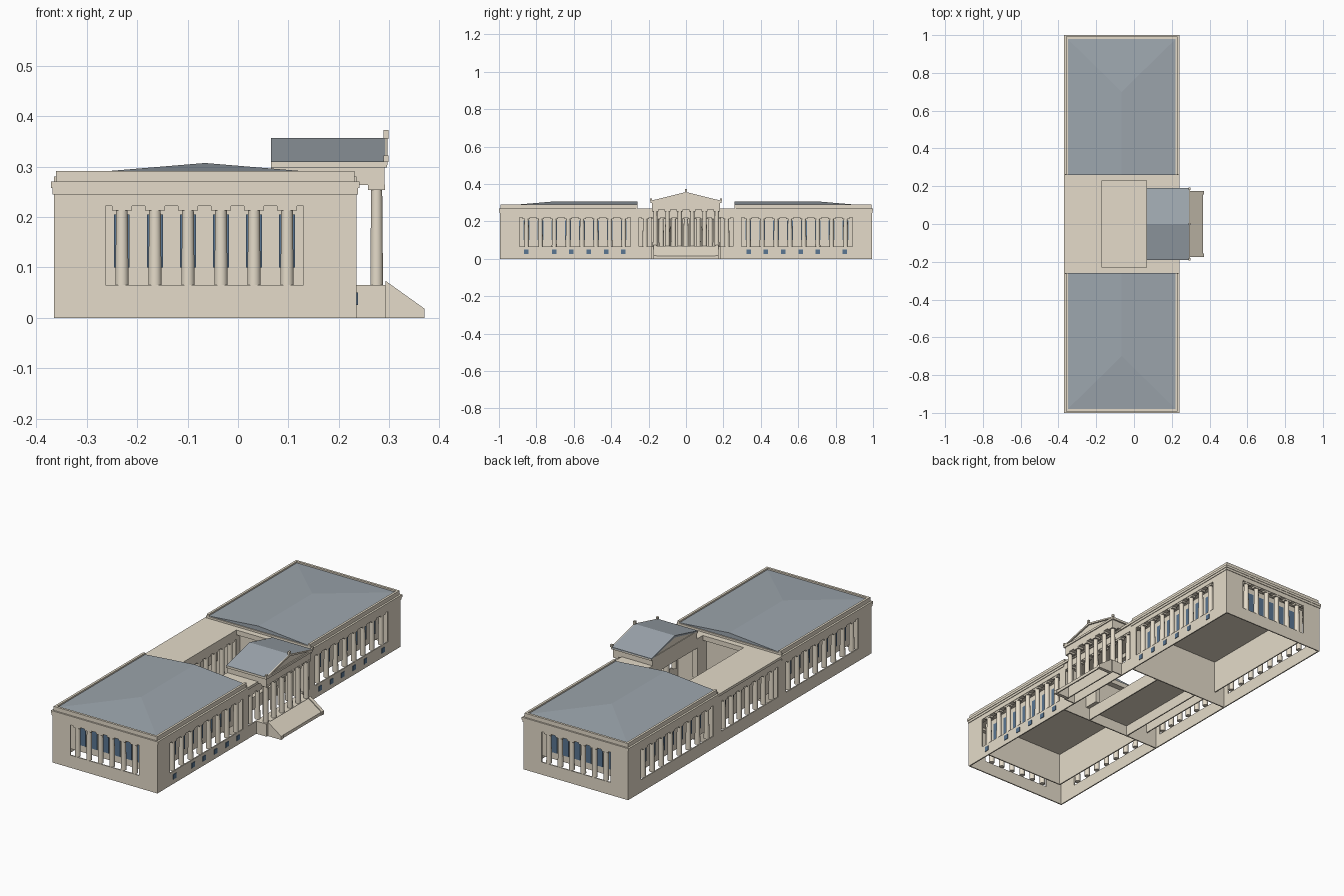
import bpy, bmesh
from mathutils import Matrix, Vector

cube = bpy.data.objects.get("Cube")
if cube:
    bpy.data.objects.remove(cube, do_unlink=True)


def material(name, rgb):
    m = bpy.data.materials.new(name)
    m.use_nodes = True
    m.diffuse_color = (*rgb, 1)
    m.node_tree.nodes["Principled BSDF"].inputs["Base Color"].default_value = (*rgb, 1)
    return m


STONE = material("limestone", (0.78, 0.71, 0.585))
SLATE = material("slate_roof", (0.335, 0.38, 0.42))
GLASS = material("blue_glass", (0.10, 0.18, 0.29))

BASE, SPRING, HEAD, EAVE, TOP = 0.065, 0.213, 0.222, 0.245, 0.27
XB, XF, XM = -0.365, 0.235, -0.065   # back wall, front wall, ridge line
MID, END = 0.26, 0.995               # half length of the centre, end wall plane
SKIN, THICK, LOGGIA = 0.006, 0.026, 0.06


def finish(name, bm, mat, smooth=False):
    bmesh.ops.recalc_face_normals(bm, faces=bm.faces[:])
    mesh = bpy.data.meshes.new(name)
    bm.to_mesh(mesh)
    bm.free()
    mesh.materials.append(mat)
    ob = bpy.data.objects.new(name, mesh)
    bpy.context.scene.collection.objects.link(ob)
    if smooth:
        bpy.ops.object.select_all(action='DESELECT')
        ob.select_set(True)
        bpy.context.view_layer.objects.active = ob
        bpy.ops.object.shade_smooth_by_angle(angle=0.7)


def add_box(bm, x0, x1, y0, y1, z0, z1):
    lo = Vector((min(x0, x1), min(y0, y1), z0))
    hi = Vector((max(x0, x1), max(y0, y1), z1))
    m = Matrix.Translation((lo + hi) / 2) @ Matrix.Diagonal((*(hi - lo), 1))
    bmesh.ops.create_cube(bm, size=1, matrix=m)


def boxes(name, items, mat=STONE):
    bm = bmesh.new()
    for b in items:
        add_box(bm, *b)
    finish(name, bm, mat)


def prism(name, profile, shift, mat):
    """Extrude a closed 3D outline along a vector."""
    bm = bmesh.new()
    f = bm.faces.new([bm.verts.new(p) for p in profile])
    ext = bmesh.ops.extrude_face_region(bm, geom=[f])
    bmesh.ops.translate(bm, vec=shift, verts=[v for v in ext["geom"] if isinstance(v, bmesh.types.BMVert)])
    finish(name, bm, mat)


def columns(name, spots, z0, z1, r):
    bm = bmesh.new()
    for x, y in spots:
        bmesh.ops.create_cone(bm, cap_ends=True, segments=14, radius1=r, radius2=r * 0.87, depth=z1 - z0,
                              matrix=Matrix.Translation((x, y, (z0 + z1) / 2)))
    finish(name, bm, STONE, True)


def colonnade(name, start, along, inward, length, o0, o1, count, inner=None):
    """Wall run with a columned opening and, if asked, a glazed wall behind it."""
    p, u, n = Vector(start), Vector(along), Vector(inward)

    def span(s0, s1, t0, t1, z0, z1):
        a, b = p + u * s0 + n * t0, p + u * s1 + n * t1
        return (a.x, b.x, a.y, b.y, z0, z1)

    pitch = (o1 - o0) / count
    mids = [o0 + pitch * (i + 0.5) for i in range(count)]
    wall = [span(0, length, 0, SKIN, 0, BASE), span(0, length, 0, THICK, HEAD, EAVE + 0.005),
            span(0, o0, 0, SKIN, BASE, HEAD), span(o1, length, 0, SKIN, BASE, HEAD)]
    wall += [span(s - 0.02, s + 0.02, 0.002, THICK, SPRING, HEAD) for s in mids]
    boxes(name + "_wall", wall)
    columns(name + "_columns", [(p + u * s + n * 0.014)[:] for s in mids], BASE, SPRING, 0.0135)
    if inner:
        boxes(name + "_inner_wall", [span(*inner, LOGGIA, LOGGIA + SKIN, BASE, EAVE)])
        boxes(name + "_windows", [span(s - 0.0155, s + 0.0155, LOGGIA - 0.004, LOGGIA + 0.002, 0.1, 0.205)
                                  for s in mids], GLASS)


# Two wings, mirrored about the centre
for side, tag in ((-1, "right"), (1, "left")):
    w = tag + "_wing"
    depth, run = XF - XB, END - MID
    y_in, y_out = side * MID, side * END
    long_inner = (0, run - LOGGIA)
    colonnade(w + "_front", (XF, y_in), (0, side), (-1, 0), run, 0.036, 0.63, 8, long_inner)
    colonnade(w + "_back", (XB, y_in), (0, side), (1, 0), run, 0.036, 0.63, 8, long_inner)
    colonnade(w + "_end", (XB, y_out), (1, 0), (0, -side), depth, 0.102, 0.495, 6,
              (LOGGIA, depth - LOGGIA))
    boxes(w + "_divider", [(XB, XF, y_in, y_in + side * SKIN, 0, 0.28)])
    boxes(w + "_ceiling", [(XB, XF, y_in, y_out, EAVE - 0.01, EAVE + 0.005)])
    # Stepped cornice and parapet
    boxes(w + "_cornice", [
        (XB - 0.003, XF + 0.003, y_in, side * 0.998, EAVE, 0.257),
        (XB - 0.006, XF + 0.006, y_in, side, 0.257, TOP)])
    rim = 0.012
    xa, xb, yo = XB + 0.004, XF - 0.004, side * 0.992
    boxes(w + "_parapet", [
        (xa, xa + rim, y_in, yo, TOP, 0.291), (xb - rim, xb, y_in, yo, TOP, 0.291),
        (xa, xb, yo - side * rim, yo, TOP, 0.291)])
    # Hipped roof with a gable on the inner end
    bm = bmesh.new()
    ye, xl, xr = side * 0.982, XB + 0.012, XF - 0.012
    a, b, c, d, r0, r1 = [bm.verts.new(v) for v in (
        (xl, y_in, 0.283), (xr, y_in, 0.283), (xr, ye, 0.283), (xl, ye, 0.283),
        (XM, y_in, 0.307), (XM, side * 0.70, 0.307))]
    for f in ((a, r0, r1, d), (b, c, r1, r0), (c, d, r1), (a, b, r0), (a, d, c, b)):
        bm.faces.new(f)
    finish(w + "_roof", bm, SLATE)
    # Basement windows
    spots = [0.335 + 0.0925 * i for i in range(5)] + ([0.85] if side > 0 else [0.855])
    boxes(w + "_basement_windows", [(XF - 0.002, XF + 0.003, side * s - 0.012, side * s + 0.012, 0.025, 0.05)
                                    for s in spots], GLASS)

# Centre section: two corridors around an open court
COURT_B, COURT_F, COURT_Y = -0.17, 0.065, 0.23
colonnade("centre_back", (XB, -MID), (0, 1), (1, 0), 2 * MID, 0.03, 0.49, 7, (0, 2 * MID))
colonnade("centre_front", (XF, -MID), (0, 1), (-1, 0), 2 * MID, 0.01, 0.51, 8)
colonnade("court_back", (COURT_B, -MID), (0, 1), (-1, 0), 2 * MID, 0.03, 0.49, 7)
boxes("court_front_beam", [(COURT_F, COURT_F + THICK, -MID, MID, HEAD, EAVE),
                           (COURT_F, COURT_F + SKIN, -MID, MID, 0, BASE)]
      + [(COURT_F, COURT_F + THICK, s * 0.185, s * MID, BASE, HEAD) for s in (-1, 1)])
boxes("centre_roof", [
    (XB, COURT_B, -MID, MID, EAVE, TOP), (COURT_F, XF, -MID, MID, EAVE, TOP),
    (COURT_B, COURT_F, -MID, -COURT_Y, EAVE, TOP), (COURT_B, COURT_F, COURT_Y, MID, EAVE, TOP)])
boxes("centre_cornice", [(XB - 0.006, XB, -MID, MID, 0.257, TOP), (XF, XF + 0.006, -MID, MID, 0.257, TOP)])
boxes("court_floor", [(COURT_B, COURT_F, -MID, MID, 0.055, BASE)])

# Portico on a hollow podium
PX, PY = 0.293, 0.185
boxes("portico_podium", [(XF, PX, -PY, PY, BASE - SKIN, BASE), (PX - SKIN, PX, -PY, PY, 0, BASE),
                         (XF, PX, -PY, SKIN - PY, 0, BASE), (XF, PX, PY - SKIN, PY, 0, BASE)])
spots = [(0.275, -0.165 + 0.066 * i) for i in range(6)]
columns("portico_columns", spots, BASE, 0.253, 0.013)
boxes("portico_capitals", [(x - 0.017, x + 0.017, y - 0.017, y + 0.017, 0.253, 0.264) for x, y in spots])
boxes("portico_entablature", [
    (COURT_F, PX - 0.002, -0.182, 0.182, 0.263, 0.298), (COURT_F, PX + 0.003, -0.19, 0.19, 0.298, 0.309)])
prism("portico_pediment", [(COURT_F + 0.003, -0.183, 0.308), (COURT_F + 0.003, 0.183, 0.308),
                           (COURT_F + 0.003, 0, 0.35)], (PX - COURT_F - 0.006, 0, 0), STONE)
for side, tag in ((-1, "right"), (1, "left")):
    section = [(side * 0.19, 0.303), (0, 0.347), (0, 0.357), (side * 0.19, 0.31)]
    prism("portico_roof_" + tag, [(COURT_F, y, z) for y, z in section], (0.227, 0, 0), SLATE)
    prism("raking_cornice_" + tag, [(0.292, y, z) for y, z in section], (0.005, 0, 0), STONE)
boxes("roof_ornaments", [(0.289, 0.299, y - 0.006, y + 0.006, z, z + h)
                         for y, z, h in ((0, 0.355, 0.017), (-0.187, 0.309, 0.013), (0.187, 0.309, 0.013))])

# Sloped stair ramp between cheek walls
prism("stair_ramp", [(PX, -0.157, 0.068), (0.366, -0.157, 0.016), (0.366, -0.157, 0),
                     (0.36, -0.157, 0), (0.36, -0.157, 0.012), (PX, -0.157, 0.06)], (0, 0.314, 0), STONE)
for side, tag in ((-1, "right"), (1, "left")):
    y = side * 0.157
    prism("stair_cheek_" + tag, [(PX, y, 0), (0.37, y, 0), (0.37, y, 0.018), (PX, y, 0.073)],
          (0, side * 0.018, 0), STONE)
